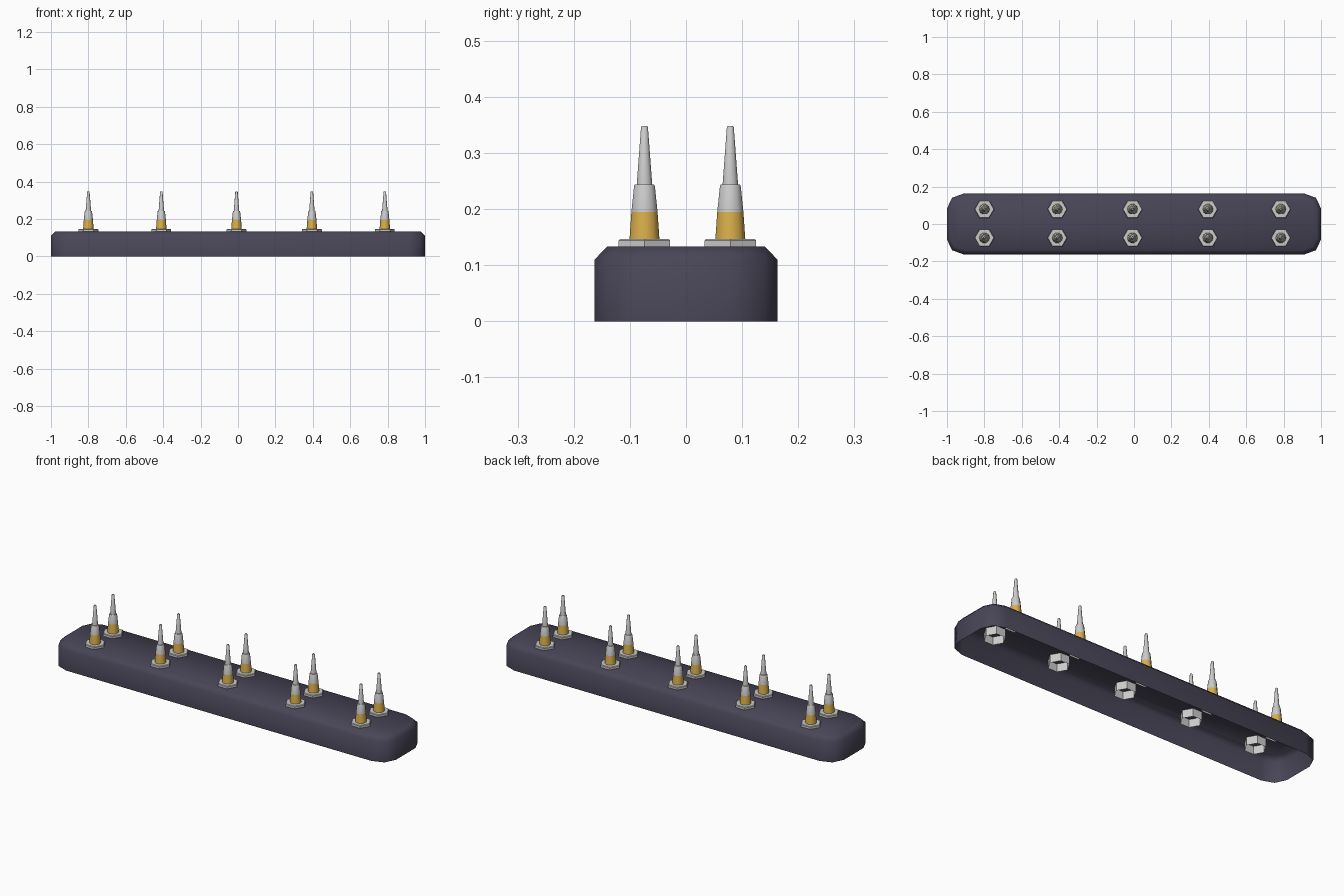
import bpy, bmesh, math

if "Cube" in bpy.data.objects:
    bpy.data.objects.remove(bpy.data.objects["Cube"])


def material(name, rgb):
    m = bpy.data.materials.new(name)
    m.diffuse_color = (*rgb, 1)
    m.use_nodes = True
    m.node_tree.nodes["Principled BSDF"].inputs["Base Color"].default_value = m.diffuse_color
    return m


def loft(name, loops, cap_top, mats=(), band_mats=None, angle=60):
    """Skin a stack of closed loops, bottom to top; the bottom stays open."""
    bm = bmesh.new()
    rings = [[bm.verts.new(p) for p in loop] for loop in loops]
    for k, (a, b) in enumerate(zip(rings, rings[1:])):
        n = len(a)
        for i in range(n):
            f = bm.faces.new((a[i], a[(i + 1) % n], b[(i + 1) % n], b[i]))
            f.material_index = band_mats[k] if band_mats else 0
    if cap_top:
        bm.faces.new(rings[-1])
    me = bpy.data.meshes.new(name)
    bm.to_mesh(me)
    bm.free()
    for m in mats:
        me.materials.append(m)
    ob = bpy.data.objects.new(name, me)
    bpy.context.collection.objects.link(ob)
    bpy.ops.object.select_all(action='DESELECT')
    ob.select_set(True)
    bpy.context.view_layer.objects.active = ob
    bpy.ops.object.shade_smooth_by_angle(angle=math.radians(angle))
    return ob


def ring(r, z, sides):
    return [(r * math.cos(2 * math.pi * i / sides),
             r * math.sin(2 * math.pi * i / sides), z) for i in range(sides)]


def outline(quarter, z):
    """Mirror the corner points of one quadrant into a full loop."""
    q = quarter
    pts = q + [(-x, y) for x, y in reversed(q)]
    pts += [(-x, -y) for x, y in q] + [(x, -y) for x, y in reversed(q)]
    return [(x, y, z) for x, y in pts]


dark = material("dark_plastic", (0.065, 0.06, 0.095))
grey = material("grey_metal", (0.8, 0.8, 0.8))
gold = material("gold_band", (0.7, 0.43, 0.07))

# hollow base tray, open underneath, with rounded corners and chamfered top
outer = [(1.0, 0.083), (0.973, 0.14), (0.91, 0.163)]
inner = [(0.978, 0.073), (0.955, 0.121), (0.9, 0.141)]
loft("base", [outline(outer, 0), outline(outer, 0.11), outline(inner, 0.133)],
     True, [dark])

# hex collar that passes through the tray top
collar = loft("hex_collar", [ring(0.053, 0.09, 6), ring(0.053, 0.144, 6),
                             ring(0.050, 0.147, 6)], True, [grey], angle=30)

# stepped spike with a gold lower band
profile = [(0.028, 0.147), (0.0245, 0.195), (0.0195, 0.241), (0.018, 0.244),
           (0.0145, 0.244), (0.0065, 0.346), (0.005, 0.348)]
spike = loft("spike", [ring(r, z, 10) for r, z in profile], True,
             [grey, gold], [1, 0, 0, 0, 0, 0], angle=40)

# two rows of five
spots = [(x, y) for x in (-0.80, -0.41, -0.008, 0.395, 0.785)
         for y in (-0.074, 0.079)]
for i, (x, y) in enumerate(spots):
    for part in (collar, spike):
        ob = part if i == 0 else part.copy()
        if i:
            bpy.context.collection.objects.link(ob)
        ob.location = (x, y, 0)
